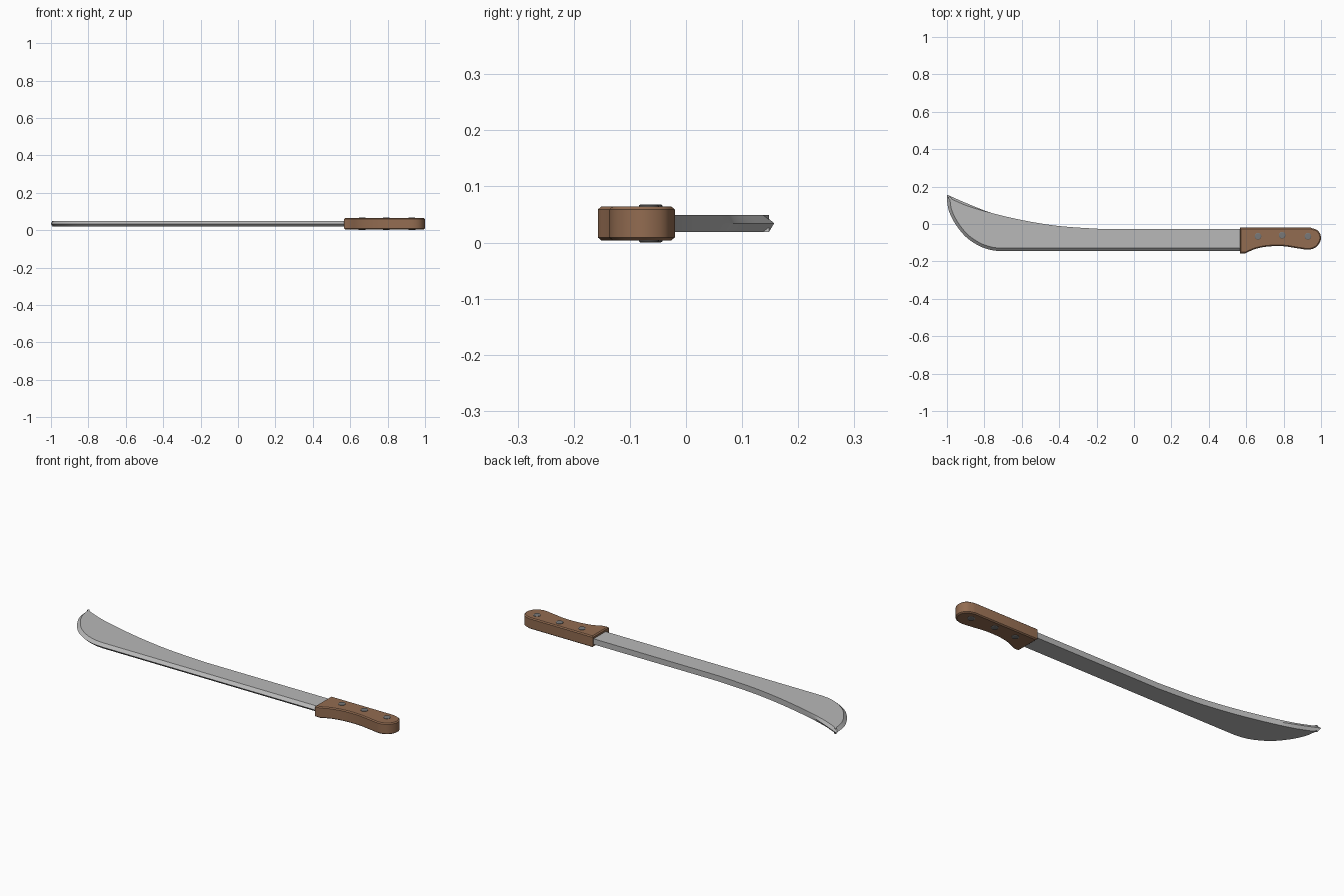
import bpy, bmesh, math
from mathutils import Vector

cube = bpy.data.objects.get("Cube")
if cube:
    bpy.data.objects.remove(cube, do_unlink=True)

MID = 0.034  # height of the blade's centre plane


def material(name, color):
    m = bpy.data.materials.new(name)
    m.use_nodes = True
    m.diffuse_color = (*color, 1)
    m.node_tree.nodes["Principled BSDF"].inputs["Base Color"].default_value = (*color, 1)
    return m


steel = material("steel grey", (0.48, 0.48, 0.48))
wood = material("brown wood", (0.29, 0.15, 0.082))
rivet_metal = material("rivet grey", (0.19, 0.19, 0.19))


def finish(name, bm, mat):
    bmesh.ops.recalc_face_normals(bm, faces=bm.faces)
    mesh = bpy.data.meshes.new(name)
    bm.to_mesh(mesh)
    bm.free()
    mesh.materials.append(mat)
    ob = bpy.data.objects.new(name, mesh)
    bpy.context.collection.objects.link(ob)
    bpy.ops.object.select_all(action="DESELECT")
    ob.select_set(True)
    bpy.context.view_layer.objects.active = ob
    bpy.ops.object.shade_smooth_by_angle(angle=math.radians(28))


def smooth_path(points, steps=4):
    """Curve that passes through every point."""
    p = [Vector(q) for q in points]
    p = [2 * p[0] - p[1]] + p + [2 * p[-1] - p[-2]]
    out = []
    for a, b, c, d in zip(p, p[1:], p[2:], p[3:]):
        for i in range(steps):
            t = i / steps
            out.append(0.5 * (2 * b + (c - a) * t + (2 * a - 5 * b + 4 * c - d) * t * t
                              + (3 * b - a - 3 * c + d) * t ** 3))
    return out + [p[-2]]


def loft(name, rings, mat):
    """Skin between stacked outlines, given as (outline, z), with flat caps."""
    bm = bmesh.new()
    loops = [[bm.verts.new((q.x, q.y, z)) for q in outline] for outline, z in rings]
    for low, high in zip(loops, loops[1:]):
        for i in range(len(low)):
            bm.faces.new((low[i - 1], low[i], high[i], high[i - 1]))
    bm.faces.new(loops[0][::-1])
    bm.faces.new(loops[-1])
    finish(name, bm, mat)


def inset(outline, amounts):
    """Move each point of a counter-clockwise outline inwards."""
    out = []
    n = len(outline)
    for i, q in enumerate(outline):
        e1 = (q - outline[i - 1]).normalized()
        e2 = (outline[(i + 1) % n] - q).normalized()
        n1, n2 = Vector((-e1.y, e1.x)), Vector((-e2.y, e2.x))
        out.append(q + (n1 + n2) * amounts[i] / max(1 + n1.dot(n2), 0.5))
    return out


# Blade: flat spine from handle to tip, then the ground edge back to the handle
spine = [Vector((0.6, -0.027))] + smooth_path(
    [(-0.17, -0.027), (-0.38, -0.013), (-0.53, 0.008), (-0.66, 0.034),
     (-0.78, 0.065), (-0.9, 0.113), (-1, 0.157)])
edge = smooth_path(
    [(-1, 0.157), (-0.999, 0.12), (-0.988, 0.065), (-0.955, 0), (-0.9, -0.068),
     (-0.83, -0.116), (-0.765, -0.139), (-0.71, -0.145)])[1:] + [Vector((0.6, -0.145))]
outline = spine + edge
# The grind fades out along the back of the tip
grind = [max(0, min(0.012, (-0.77 - q.x) * 0.1)) for q in spine] + [0.016] * len(edge)
flat = inset(outline, grind)
# Keep the tip and the hidden tang end tidy
flat[len(spine) - 1] = Vector((-0.993, 0.141))
flat[-1] = Vector((0.6, -0.129))
loft("blade", [(flat, MID - 0.015), (outline, MID), (flat, MID + 0.015)], steel)

# Handle: straight back, waisted grip, rounded butt
grip = smooth_path([(0.595, -0.157), (0.65, -0.133), (0.72, -0.12), (0.8, -0.119),
                    (0.875, -0.13), (0.935, -0.137), (0.978, -0.12), (1, -0.078),
                    (0.985, -0.037), (0.945, -0.02)])
handle_outline = [Vector((0.567, -0.157))] + grip + [Vector((0.567, -0.02))]
chamfered = inset(handle_outline, [0.006] * len(handle_outline))
loft("handle", [(chamfered, 0.004), (handle_outline, 0.009),
                (handle_outline, 0.059), (chamfered, 0.064)], wood)

# Rivets: one low pin through the handle at each place
for n, (x, y) in enumerate([(0.663, -0.066), (0.792, -0.06), (0.93, -0.066)], 1):
    def disc(r):
        return [Vector((x + r * math.cos(k * math.tau / 16), y + r * math.sin(k * math.tau / 16)))
                for k in range(16)]
    loft(f"rivet_{n}", [(disc(0.015), 0), (disc(0.018), 0.002),
                        (disc(0.018), 0.066), (disc(0.015), 0.068)], rivet_metal)
